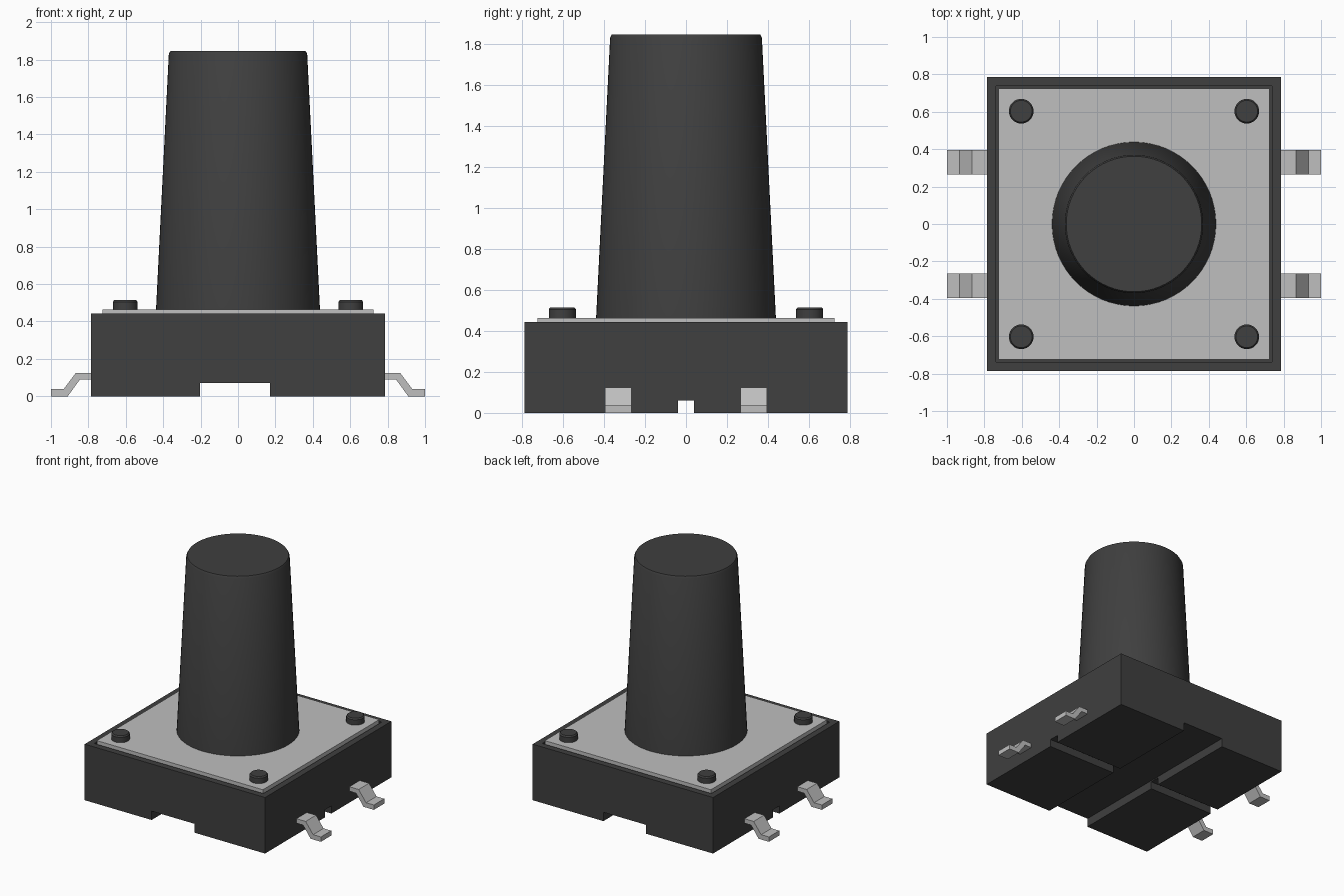
import bpy, bmesh, math
from mathutils import Matrix

cube = bpy.data.objects.get("Cube")
if cube:
    bpy.data.objects.remove(cube, do_unlink=True)


def material(name, value):
    m = bpy.data.materials.new(name)
    m.use_nodes = True
    color = (value, value, value, 1)
    m.diffuse_color = color
    m.node_tree.nodes["Principled BSDF"].inputs["Base Color"].default_value = color
    return m


black = material("black plastic", 0.05)
metal = material("light metal", 0.52)


def finish(name, bm, mat):
    bmesh.ops.recalc_face_normals(bm, faces=bm.faces)
    mesh = bpy.data.meshes.new(name)
    bm.to_mesh(mesh)
    bm.free()
    mesh.materials.append(mat)
    obj = bpy.data.objects.new(name, mesh)
    bpy.context.collection.objects.link(obj)
    return obj


def box(name, lo, hi, mat):
    bm = bmesh.new()
    size = [b - a for a, b in zip(lo, hi)]
    mid = [(a + b) / 2 for a, b in zip(lo, hi)]
    bmesh.ops.create_cube(bm, size=1, matrix=Matrix.Translation(mid) @ Matrix.Diagonal((*size, 1)))
    return finish(name, bm, mat)


def turned(name, profile, x, y, sides, mat):
    """Closed round part from (radius, height) rings."""
    bm = bmesh.new()
    rings = []
    for r, z in profile:
        angles = [math.tau * i / sides for i in range(sides)]
        rings.append([bm.verts.new((x + r * math.cos(a), y + r * math.sin(a), z)) for a in angles])
    for low, high in zip(rings, rings[1:]):
        for i in range(sides):
            j = (i + 1) % sides
            bm.faces.new((low[i], low[j], high[j], high[i]))
    bm.faces.new(rings[0][::-1])
    bm.faces.new(rings[-1])
    obj = finish(name, bm, mat)
    bpy.ops.object.select_all(action="DESELECT")
    obj.select_set(True)
    bpy.context.view_layer.objects.active = obj
    bpy.ops.object.shade_smooth_by_angle(angle=math.radians(30))
    return obj


def cut(target, cutter):
    mod = target.modifiers.new("cut", "BOOLEAN")
    mod.operation = "DIFFERENCE"
    mod.solver = "EXACT"
    mod.object = cutter
    bpy.ops.object.select_all(action="DESELECT")
    target.select_set(True)
    bpy.context.view_layer.objects.active = target
    bpy.ops.object.modifier_apply(modifier=mod.name)
    bpy.data.objects.remove(cutter, do_unlink=True)


# Housing with crossing channels underneath and a shallow seat for the plate
W = 0.787
housing = box("housing", (-W, -W, 0), (W, W, 0.442), black)
cut(housing, box("wide_channel_cutter", (-0.203, -1, -0.1), (0.17, 1, 0.07), black))
cut(housing, box("narrow_channel_cutter", (-1, -0.04, -0.1), (1, 0.04, 0.06), black))
cut(housing, box("plate_seat_cutter", (-0.738, -0.738, 0.42), (0.738, 0.738, 0.6), black))

# Metal cover plate
box("cover_plate", (-0.725, -0.725, 0.42), (0.725, 0.725, 0.463), metal)

# Tapered button with a small top chamfer
turned("button", [(0.439, 0.45), (0.37, 1.83), (0.362, 1.845)], 0, 0, 64, black)

# Corner rivets
for sx, side in ((1, "left"), (-1, "right")):
    for sy, end in ((-1, "front"), (1, "back")):
        turned(f"rivet_{end}_{side}", [(0.066, 0.45), (0.066, 0.505), (0.058, 0.515)],
               0.603 * sx, 0.603 * sy, 32, black)

# Bent terminal legs
LEG = [(0.75, 0.09), (0.845, 0.09), (0.91, 0), (1, 0),
       (1, 0.038), (0.932, 0.038), (0.867, 0.125), (0.75, 0.125)]
for sx, side in ((1, "left"), (-1, "right")):
    for sy, end in ((-1, "front"), (1, "back")):
        bm = bmesh.new()
        face = bm.faces.new([bm.verts.new((sx * x, sy * 0.33 - 0.065, z)) for x, z in LEG])
        out = bmesh.ops.extrude_face_region(bm, geom=[face])["geom"]
        bmesh.ops.translate(bm, vec=(0, 0.13, 0),
                            verts=[v for v in out if isinstance(v, bmesh.types.BMVert)])
        finish(f"terminal_{end}_{side}", bm, metal)
